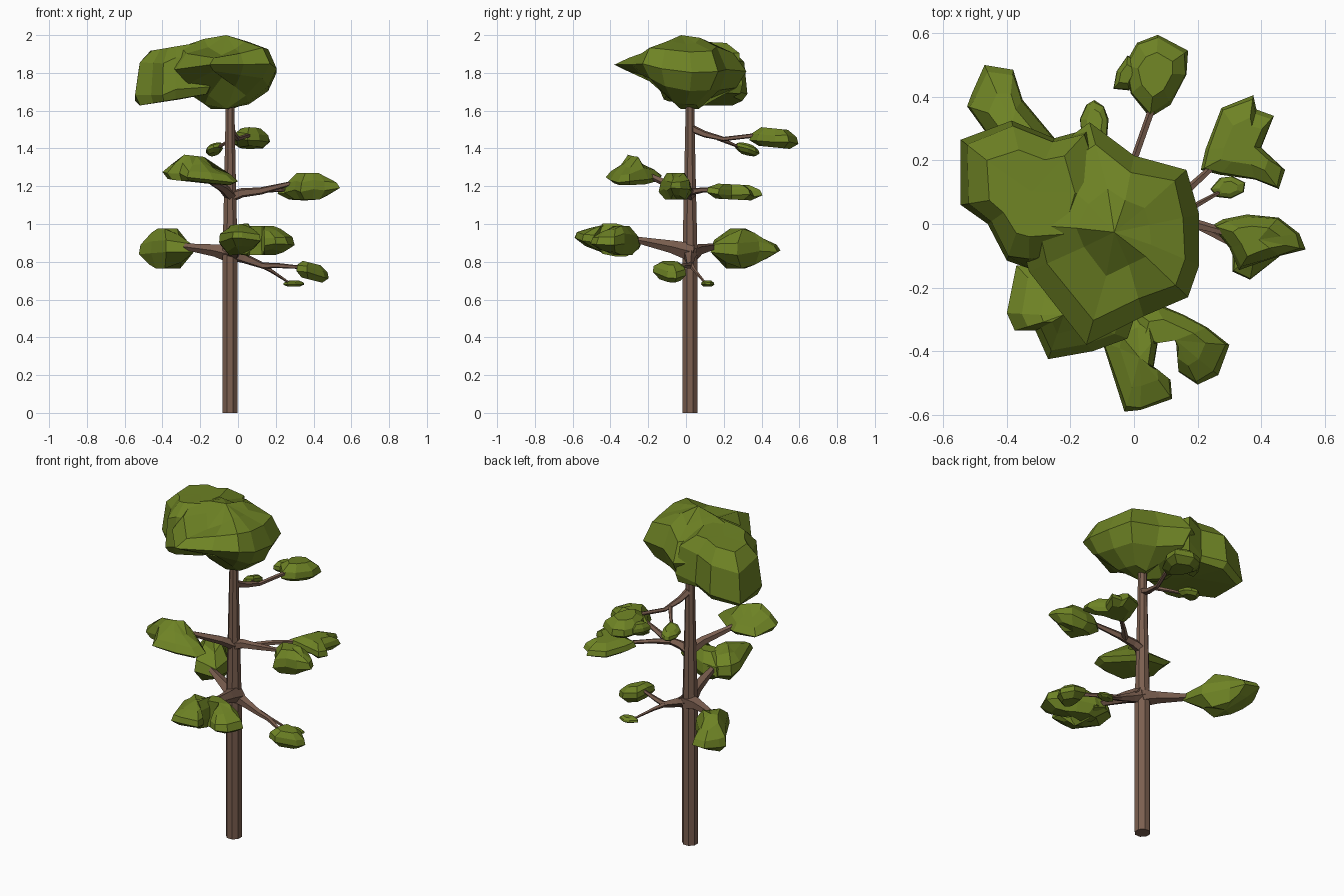
import bpy, bmesh, math, random
from mathutils import Vector

random.seed(4)


def material(name, rgb):
    m = bpy.data.materials.new(name)
    m.diffuse_color = (*rgb, 1)
    return m


LEAF = material("leaf green", (0.155, 0.225, 0.018))
BARK = material("bark brown", (0.2, 0.115, 0.08))


def finish(bm, name, mat):
    bmesh.ops.recalc_face_normals(bm, faces=bm.faces)
    me = bpy.data.meshes.new(name)
    bm.to_mesh(me)
    bm.free()
    me.materials.append(mat)
    ob = bpy.data.objects.new(name, me)
    bpy.context.collection.objects.link(ob)


def loft(bm, rings):
    """Skin a stack of equal vertex rings and cap both ends."""
    n = len(rings[0])
    for a, b in zip(rings, rings[1:]):
        for i in range(n):
            j = (i + 1) % n
            bm.faces.new((a[i], a[j], b[j], b[i]))
    return [bm.faces.new(rings[0]), bm.faces.new(rings[-1])]


def limb(name, path, sides=5):
    """Tapered tube through (x, y, z, radius) points."""
    bm = bmesh.new()
    pts = [Vector(p[:3]) for p in path]
    rings = []
    for i, p in enumerate(pts):
        d = (pts[min(i + 1, len(pts) - 1)] - pts[max(i - 1, 0)]).normalized()
        ref = Vector((0, 1, 0)) if abs(d.z) > 0.9 else Vector((0, 0, 1))
        u = d.cross(ref).normalized()
        v = d.cross(u)
        ring = []
        for k in range(sides):
            a = 2 * math.pi * (k + 0.5) / sides
            ring.append(bm.verts.new(p + path[i][3] * (u * math.cos(a) + v * math.sin(a))))
        rings.append(ring)
    loft(bm, rings)
    finish(bm, name, BARK)


PAD = [(0.65, 0), (1, 0.33), (0.93, 0.68), (0.55, 1)]


def foliage(name, outline, zb, zt, sx=0, sy=0, levels=PAD, mid=0.5):
    """Faceted leaf mass: plan outline (x, y, optional thickness factor about
    the relative height mid), bottom and top height, tilt in x and y."""
    bm = bmesh.new()
    n = len(outline)
    cx = sum(p[0] for p in outline) / n
    cy = sum(p[1] for p in outline) / n
    h = zt - zb
    wave = [random.uniform(-0.08, 0.08) for _ in outline]
    rings = []
    for s, t in levels:
        ring = []
        for p, w in zip(outline, wave):
            f = p[2] if len(p) > 2 else 1
            k = s if s == 1 else s * random.uniform(0.94, 1.04)
            dx, dy = (p[0] - cx) * k, (p[1] - cy) * k
            dz = 0 if t in (0, 1) else w
            tt = mid + (t + dz - mid) * f
            ring.append(bm.verts.new((cx + dx, cy + dy, zb + h * tt + sx * dx + sy * dy)))
        rings.append(ring)
    caps = loft(bm, rings)
    # raise the cap centres a little so the caps break into facets
    for cap, z in zip(caps, (zb, zt)):
        c = bmesh.ops.poke(bm, faces=[cap])["verts"][0]
        c.co.z = z
    finish(bm, name, LEAF)


# Trunk
limb("trunk", [(-.042, .021, 0, .044), (-.042, .021, .8, .044),
               (-.042, .021, 1.2, .034), (-.042, .021, 1.7, .023)], 8)

# Branches, lowest tier first
limb("low_left_branch", [(-.03, .02, .84, .05), (-.12, .06, .86, .034), (-.28, .15, .88, .018)])
limb("low_front_branch", [(-.03, .03, .85, .052), (-.01, -.08, .88, .035), (.01, -.28, .92, .016)])
limb("low_right_branch", [(-.04, .02, .85, .045), (.03, .02, .82, .028),
                          (.13, .02, .78, .017), (.21, -.01, .78, .014), (.34, -.08, .77, .009)])
limb("low_right_twig", [(.12, .025, .785, .015), (.18, .05, .75, .01), (.27, .1, .69, .006)])
limb("mid_right_branch", [(-.05, .02, 1.14, .032), (.02, .02, 1.165, .026),
                          (.12, .02, 1.175, .02), (.3, -.03, 1.22, .011)])
limb("mid_right_back_branch", [(.08, .02, 1.17, .02), (.15, .09, 1.18, .014), (.26, .19, 1.18, .01)])
limb("mid_left_branch", [(-.03, .03, 1.14, .034), (-.08, -.05, 1.19, .025), (-.2, -.2, 1.26, .014)])
limb("upper_back_branch", [(-.042, .02, 1.51, .022), (-.025, .1, 1.475, .018),
                           (0, .2, 1.45, .012), (.06, .37, 1.47, .012)])
limb("upper_back_twig", [(-.015, .17, 1.455, .013), (-.06, .23, 1.43, .01), (-.12, .3, 1.4, .007)])

# Crown: round main mass pinched to a front point, and drooping back-left lobe
foliage("crown", [(-.3, .2), (-.14, .32, .8), (0, .215), (.165, .17, .9), (.205, .03, .9), (.205, -.13, .85),
                  (.17, -.23, .7), (.03, -.29, .5), (-.15, -.38, .3), (-.33, -.15, .7), (-.37, 0, .9)],
        1.61, 2.0, levels=[(.4, 0), (.82, .27), (1, .55), (.8, .86), (.4, .98)], mid=.6)
foliage("crown_left_lobe", [(-.545, .265), (-.385, .325), (-.25, .27), (-.14, .3), (-.08, .1),
                            (-.15, -.12), (-.33, -.14), (-.4, -.115), (-.46, 0), (-.545, .06)],
        1.66, 1.94, .17, levels=[(.93, 0), (1, .15), (.9, .75), (.6, 1)])

# Upper back pads
foliage("upper_back_leaves", [(.05, .335), (.115, .375), (.165, .47), (.17, .545), (.075, .595),
                              (.01, .57), (-.03, .5), (-.01, .41)], 1.405, 1.505, 0, -.1)
foliage("upper_back_side_leaves", [(-.015, .42), (-.065, .425), (-.055, .48), (-.02, .53), (.03, .5)],
        1.42, 1.48)
foliage("upper_back_twig_leaves", [(-.17, .33), (-.15, .375), (-.125, .39), (-.095, .37), (-.08, .33),
                                   (-.085, .27), (-.13, .26), (-.165, .28)], 1.37, 1.42, .25, -.25)

# Middle pads
foliage("mid_right_leaves", [(.245, -.005), (.28, .015), (.355, .03), (.455, .02), (.52, -.03, .7),
                             (.54, -.08, .6), (.46, -.1), (.4, -.12), (.33, -.145), (.3, -.075)], 1.13, 1.27)
foliage("mid_right_back_leaves", [(.21, .17), (.225, .235), (.275, .365), (.375, .405), (.385, .36),
                                  (.44, .34), (.4, .24), (.475, .17), (.455, .11), (.38, .14), (.27, .155)],
        1.13, 1.21, 0, -.05)
foliage("mid_left_leaves", [(-.37, -.13, .6), (-.4, -.28, .8), (-.375, -.335), (-.31, -.335), (-.27, -.425, .6),
                            (-.13, -.4, .7), (-.02, -.36, .6), (0, -.3, .6), (-.12, -.2), (-.22, -.13, .6)],
        1.22, 1.36, -.11, 0, [(.85, 0), (1, .25), (.78, .65), (.4, 1)], .1)

# Low pads
foliage("low_left_leaves", [(-.47, .5, .5), (-.38, .485, .5), (-.35, .39, .8), (-.25, .27), (-.235, .13, .7),
                            (-.38, .13), (-.46, .28), (-.525, .37, .8), (-.51, .41, .7)], .765, .975, 0, 0,
        [(.6, 0), (1, .35), (.93, .65), (.5, 1)])
foliage("low_front_leaves", [(-.1, -.37, .8), (-.03, -.59, .6), (.02, -.585, .6), (.12, -.55, .6),
                             (.115, -.49, .7), (.06, -.46), (.08, -.34, 1.1), (.07, -.25),
                             (0, -.24, .8), (-.09, -.3)],
        .84, 1.0, 0, -.1)
foliage("low_front_arm_leaves", [(-.03, -.25), (.06, -.245), (.155, -.285), (.23, -.325), (.3, -.38, .8),
                                 (.265, -.475, .7), (.2, -.505, .6), (.14, -.465, .7), (.145, -.4),
                                 (.125, -.36), (.03, -.38), (-.04, -.34)],
        .835, .99)
foliage("low_right_leaves", [(.31, -.09), (.33, -.01), (.42, 0), (.48, -.05), (.46, -.1),
                             (.365, -.175), (.31, -.15)], .705, .795, -.25)
foliage("low_right_twig_leaves", [(.24, .11), (.27, .145), (.31, .15), (.35, .13), (.345, .1),
                                  (.305, .08), (.26, .085)], .67, .7)
